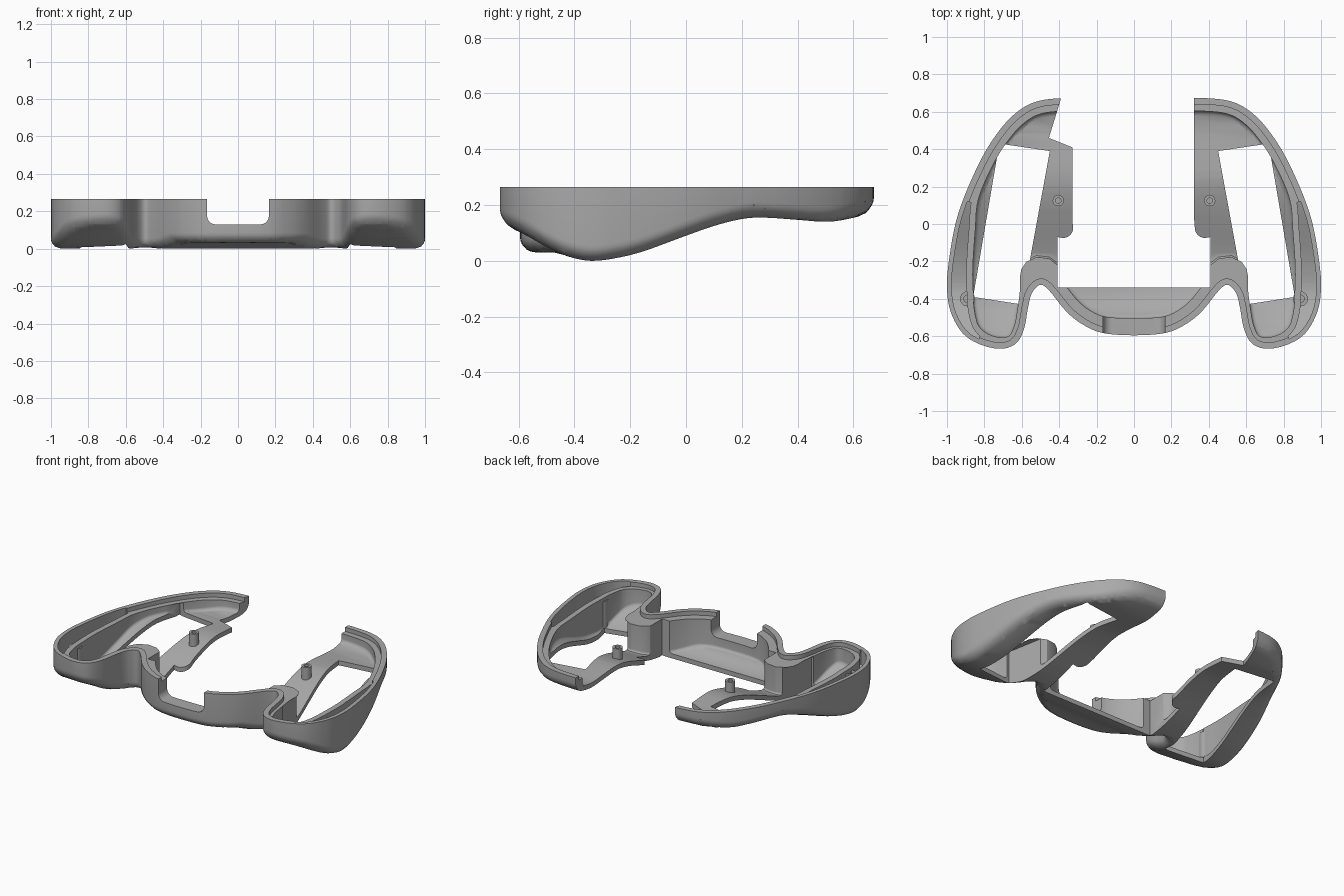
import bpy, bmesh, math
from mathutils import Vector
from mathutils.geometry import intersect_point_line

if "Cube" in bpy.data.objects:
    bpy.data.objects.remove(bpy.data.objects["Cube"])

TOP = 0.265
grey = bpy.data.materials.new("plain grey")
grey.use_nodes = True
grey.diffuse_color = (0.4, 0.4, 0.4, 1)
grey.node_tree.nodes["Principled BSDF"].inputs["Base Color"].default_value = (0.4, 0.4, 0.4, 1)


def spline(pts, steps, closed):
    """Smooth curve through points of any dimension."""
    n, out = len(pts), []
    pick = (lambda i: pts[i % n]) if closed else (lambda i: pts[max(0, min(n - 1, i))])
    for i in range(n if closed else n - 1):
        a, b, c, d = (pick(i + k) for k in (-1, 0, 1, 2))
        for s in range(steps):
            u = s / steps
            out.append(tuple(0.5 * (2 * q + (r - p) * u + (2 * p - 5 * q + 4 * r - w) * u * u
                                    + (3 * q - p - 3 * r + w) * u ** 3)
                             for p, q, r, w in zip(a, b, c, d)))
    return out if closed else out + [tuple(pts[-1])]


# Side profile of the underside: y, z
belly = spline([(-.72, .15), (-.6, .105), (-.5, .05), (-.42, .015), (-.34, 0), (-.25, .01),
                (-.15, .035), (0, .09), (.1, .125), (.2, .15), (.28, .155), (.4, .147),
                (.5, .14), (.58, .15), (.72, .185)], 6, False)


def belly_z(x, y):
    if abs(x) < 0.53:               # flatter underside on the middle tray
        y = max(y, -0.46)
    for (y0, z0), (y1, z1) in zip(belly, belly[1:]):
        if y <= y1:
            return z0 + (z1 - z0) * max(0, (y - y0) / (y1 - y0))
    return belly[-1][1]


# Half outline with wall thickness: x, y, thickness
half = [(0, .672, .07), (.2, .673, .07), (.4, .672, .07), (.53, .652, .07), (.63, .595, .07),
        (.72, .5, .07), (.81, .36, .07), (.9, .165, .075), (.955, 0, .11), (.99, -.2, .13),
        (1, -.34, .14), (.98, -.47, .13), (.915, -.585, .1), (.82, -.645, .07),
        (.71, -.667, .06), (.63, -.638, .055), (.588, -.56, .055), (.567, -.45, .055),
        (.546, -.37, .07), (.5, -.325, .15), (.45, -.36, .09), (.36, -.47, .085),
        (.27, -.54, .085), (.165, -.583, .088), (0, -.595, .092)]
loop = spline(half + [(-x, y, t) for x, y, t in half[-2:0:-1]], 5, True)
outline = [Vector((x, y)) for x, y, t in loop]
walls = [t for x, y, t in loop]


def inset(poly, dist):
    """Offset a clockwise loop inward, by one distance or one per point."""
    n, out = len(poly), []
    for i, p in enumerate(poly):
        t = (poly[(i + 1) % n] - poly[i - 1]).normalized()
        d = dist[i] if isinstance(dist, list) else dist
        out.append(p + Vector((t.y, -t.x)) * d)
    return out


def edge_distance(p, poly):
    best = 9
    for i in range(len(poly)):
        q, f = intersect_point_line(p, poly[i - 1], poly[i])
        q = poly[i - 1].lerp(poly[i], max(0, min(1, f)))
        best = min(best, (p - q.to_2d()).length)
    return best


def finish(bm, name):
    bmesh.ops.recalc_face_normals(bm, faces=bm.faces)
    me = bpy.data.meshes.new(name)
    bm.to_mesh(me)
    bm.free()
    me.materials.append(grey)
    ob = bpy.data.objects.new(name, me)
    bpy.context.scene.collection.objects.link(ob)
    return ob


def contoured(name, poly, floor, top, fillet=0):
    """Solid with a curved floor, a rounded bottom edge and a flat top."""
    bm = bmesh.new()
    fractions = (0, .03, .12, .4, 1) if fillet else (0,)
    rings = [[bm.verts.new((p.x, p.y, 0)) for p in inset(poly, f * fillet)] for f in fractions]
    for a, b in zip(rings, rings[1:]):
        for i in range(len(a)):
            bm.faces.new((a[i - 1], a[i], b[i], b[i - 1]))
    bm.faces.new(rings[-1])
    for k in range(-17, 18):
        bmesh.ops.bisect_plane(bm, geom=bm.verts[:] + bm.edges[:] + bm.faces[:], dist=1e-5,
                               plane_co=(0, k * 0.04 + 0.003, 0), plane_no=(0, 1, 0))
    bmesh.ops.triangulate(bm, faces=bm.faces[:])
    for v in bm.verts:
        v.co.z = floor(v.co.x, v.co.y)
        if fillet:
            gap = max(0, fillet - edge_distance(v.co.to_2d(), poly))
            v.co.z += fillet - math.sqrt(max(0, fillet ** 2 - gap ** 2))
    rim = [e for e in bm.edges if e.is_boundary]
    made = bmesh.ops.extrude_edge_only(bm, edges=rim)["geom"]
    for v in made:
        if isinstance(v, bmesh.types.BMVert):
            v.co.z = top
    lid = bmesh.ops.holes_fill(bm, edges=[e for e in bm.edges if e.is_boundary], sides=0)["faces"]
    bmesh.ops.triangulate(bm, faces=lid)
    return finish(bm, name)


def prism(name, pts, depth_from, depth_to, along_y=False):
    """Straight cutter from a flat polygon."""
    bm = bmesh.new()
    place = (lambda a, b, d: (a, d, b)) if along_y else (lambda a, b, d: (a, b, d))
    lo = [bm.verts.new(place(a, b, depth_from)) for a, b in pts]
    hi = [bm.verts.new(place(a, b, depth_to)) for a, b in pts]
    bm.faces.new(lo)
    bm.faces.new(hi)
    for i in range(len(pts)):
        bm.faces.new((lo[i - 1], lo[i], hi[i], hi[i - 1]))
    return finish(bm, name)


def cut(target, cutter):
    cutter.hide_render = True
    mod = target.modifiers.new("cut", 'BOOLEAN')
    mod.operation, mod.solver, mod.object = 'DIFFERENCE', 'EXACT', cutter
    me = bpy.data.meshes.new_from_object(target.evaluated_get(bpy.context.evaluated_depsgraph_get()))
    target.modifiers.clear()
    target.data = me
    bpy.data.objects.remove(cutter)


def corner(cx, cy, r, start):
    """Quarter turn of points, counter-clockwise."""
    return [(cx + r * math.cos(math.radians(start + a)), cy + r * math.sin(math.radians(start + a)))
            for a in range(0, 91, 15)]


# Main shell and its cavity
shell = contoured("lower_shell", outline, belly_z, TOP, 0.055)
cut(shell, contoured("cavity", inset(outline, walls), lambda x, y: belly_z(x, y) + 0.03, 0.4, 0.02))

# Stepped rim
cut(shell, contoured("rim_step", inset(outline, 0.034), lambda x, y: 0.238, 0.4))

# Pockets between the outer wall and the inner rail of each grip
inner, rail = inset(outline, 0.025), inset(outline, [t - 0.035 for t in walls])
span = [i for i, p in enumerate(outline) if p.x > 0.8 and p.y < 0.14 and walls[i] > 0.072]
pocket = [inner[i] for i in span] + [rail[i] for i in reversed(span)]
for side in (1, -1):
    pts = [Vector((p.x * side, p.y)) for p in pocket]
    cut(shell, contoured("pocket", pts, lambda x, y: belly_z(x, y) + 0.06, 0.4))

# Slanted window in each grip floor
for side in (1, -1):
    cut(shell, prism("window", [(side * x, y) for x, y in
                                ((.72, .43), (.45, .39), (.6, -.43), (.86, -.39))], -0.1, 0.236))

# Open middle, with a notched edge on the right half
opening = ([(-.41, -.34), (.41, -.34), (.41, -.07)]
           + [(x, y) for x, y in reversed(corner(.38, -.02, .055, 180))]
           + [(.322, .02), (.322, .75), (-.375, .75), (-.395, .655), (-.455, .46), (-.33, .41),
              (-.33, .02)]
           + [(-x, y) for x, y in corner(.38, -.02, .055, 180)] + [(-.41, -.07)])
cut(shell, prism("opening", opening, -0.1, 0.5))

# Round-cornered cable notch in the front wall
notch = [(-.165, .4)] + corner(-.12, .175, .045, 180) + corner(.12, .175, .045, 270) + [(.165, .4)]
cut(shell, prism("notch", notch, -0.8, -0.42, True))


# Hollow screw posts
def post(name, x, y, z0, z1, r, bore):
    bm = bmesh.new()
    profile = [(bore, z1 - .05), (bore, z1), (r, z1), (r, z0)]
    rings = [[bm.verts.new((x + q * math.cos(k * math.pi / 12), y + q * math.sin(k * math.pi / 12), z))
              for k in range(24)] for q, z in profile]
    for a, b in zip(rings, rings[1:]):
        for i in range(24):
            bm.faces.new((a[i - 1], a[i], b[i], b[i - 1]))
    bm.faces.new(rings[0])
    bm.faces.new(rings[-1])
    return finish(bm, name)


parts = [shell]
for side, word in ((1, "left"), (-1, "right")):
    parts.append(post(word + "_inner_post", side * .405, .125, .145, .235, .03, .015))
    parts.append(post(word + "_grip_post", side * .89, -.4, .04, .215, .04, .02))

for ob in parts:
    bpy.ops.object.select_all(action='DESELECT')
    ob.select_set(True)
    bpy.context.view_layer.objects.active = ob
    bpy.ops.object.shade_smooth_by_angle(angle=math.radians(32))
